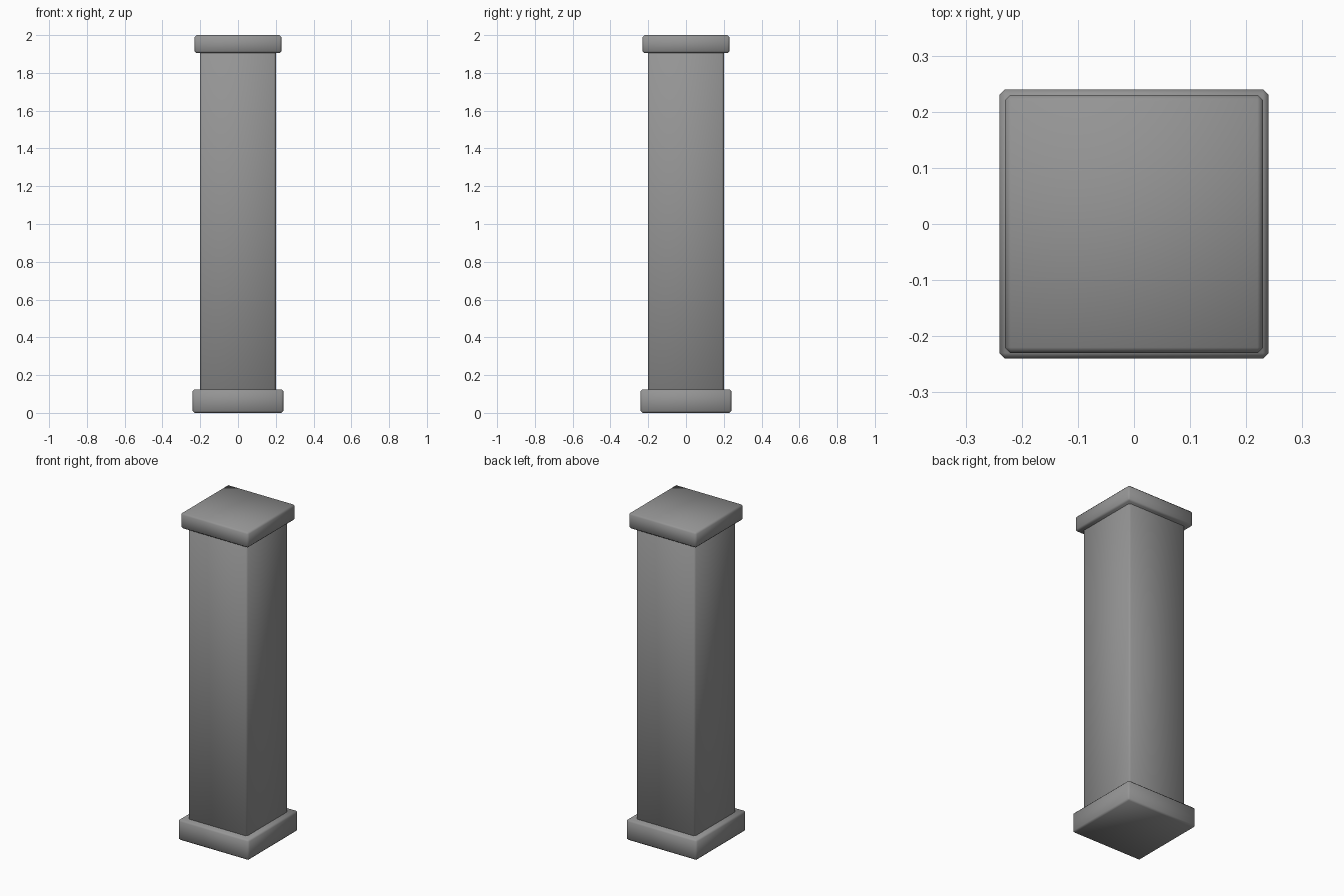
import bpy

cube = bpy.data.objects.get("Cube")
if cube:
    bpy.data.objects.remove(cube, do_unlink=True)

stone = bpy.data.materials.new("grey_stone")
stone.use_nodes = True
grey = (0.3, 0.3, 0.3, 1)
stone.diffuse_color = grey
stone.node_tree.nodes["Principled BSDF"].inputs["Base Color"].default_value = grey


def block(name, half, bottom, top):
    """Square block with a narrow chamfer and smooth shading."""
    bpy.ops.mesh.primitive_cube_add(size=1, location=(0, 0, (bottom + top) / 2))
    obj = bpy.context.object
    obj.name = name
    obj.scale = (2 * half, 2 * half, top - bottom)
    bpy.ops.object.transform_apply(location=False, rotation=False, scale=True)
    bevel = obj.modifiers.new("chamfer", "BEVEL")
    bevel.width = 0.01
    bevel.segments = 1
    bpy.ops.object.modifier_apply(modifier=bevel.name)
    bpy.ops.object.shade_smooth()
    obj.data.materials.append(stone)
    return obj


# Base, shaft and cap of the pillar
block("base", 0.24, 0, 0.125)
block("shaft", 0.2, 0.115, 1.915)
block("cap", 0.23, 1.905, 2)
